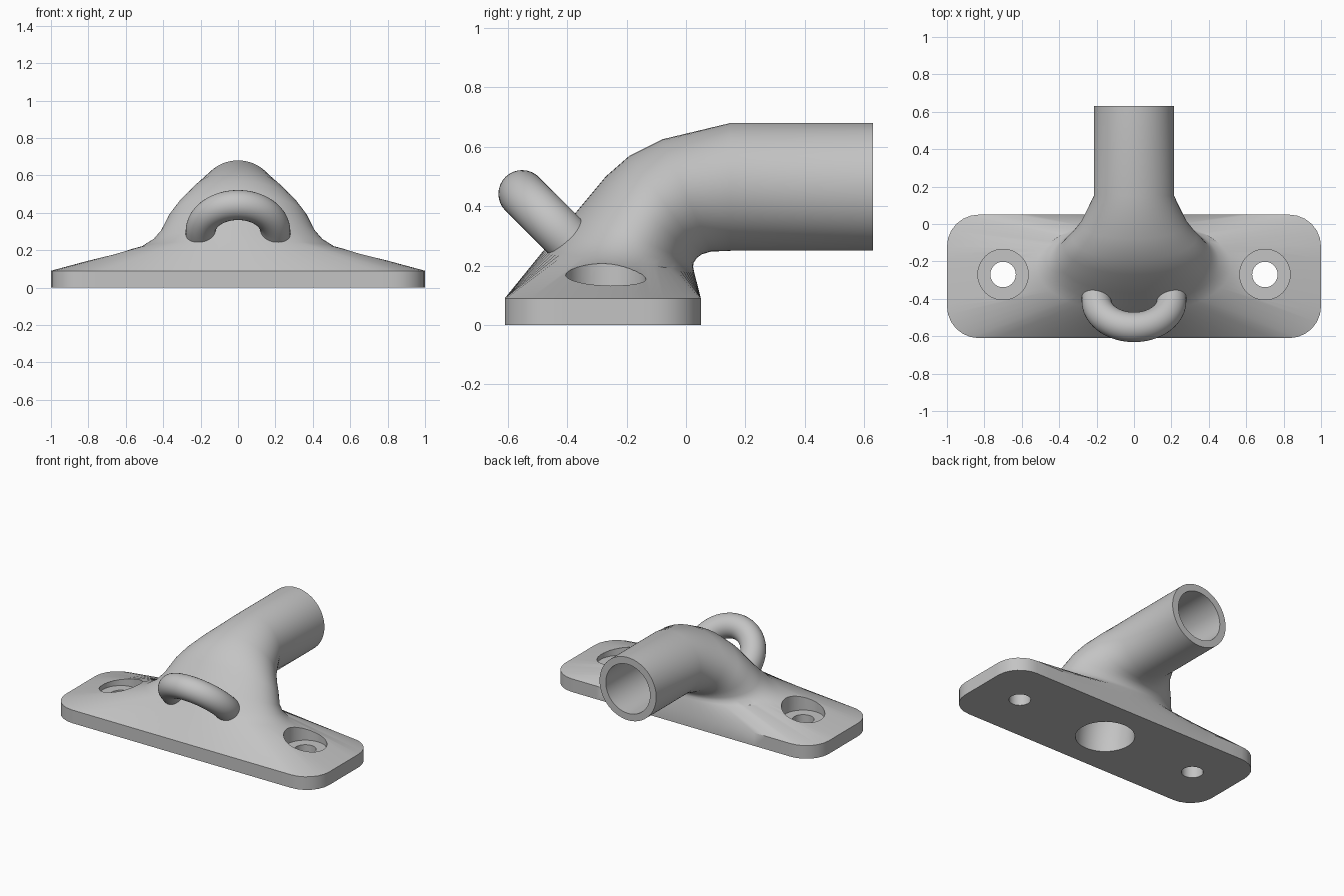
import bpy, bmesh
from math import sin, cos, pi, atan2, copysign
from mathutils import Vector

cube = bpy.data.objects.get("Cube")
if cube:
    bpy.data.objects.remove(cube)

grey = bpy.data.materials.new("plain_grey")
grey.use_nodes = True
colour = (0.55, 0.55, 0.55, 1)
grey.diffuse_color = colour
grey.node_tree.nodes["Principled BSDF"].inputs["Base Color"].default_value = colour


def loft(name, rings):
    """Skin a list of equal-length closed rings and cap both ends."""
    bm = bmesh.new()
    loops = [[bm.verts.new(p) for p in ring] for ring in rings]
    n = len(loops[0])
    for a, b in zip(loops, loops[1:]):
        for i in range(n):
            j = (i + 1) % n
            bm.faces.new((a[i], a[j], b[j], b[i]))
    bm.faces.new(loops[0][::-1])
    bm.faces.new(loops[-1])
    bmesh.ops.recalc_face_normals(bm, faces=bm.faces)
    mesh = bpy.data.meshes.new(name)
    bm.to_mesh(mesh)
    bm.free()
    obj = bpy.data.objects.new(name, mesh)
    bpy.context.collection.objects.link(obj)
    mesh.materials.append(grey)
    return obj


def sweep(name, path, side, radii, n=48):
    """Round tube along a path lying in a plane perpendicular to side."""
    rings = []
    for k, p in enumerate(path):
        along = (path[min(k + 1, len(path) - 1)] - path[max(k - 1, 0)]).normalized()
        up = along.cross(side).normalized()
        rings.append([p + radii[k] * (cos(2 * pi * i / n) * side + sin(2 * pi * i / n) * up)
                      for i in range(n)])
    return loft(name, rings)


def select_only(obj):
    bpy.ops.object.select_all(action="DESELECT")
    obj.select_set(True)
    bpy.context.view_layer.objects.active = obj


def cut(obj, cutter):
    cutter.hide_render = True
    mod = obj.modifiers.new("cut", "BOOLEAN")
    mod.operation, mod.solver, mod.object = "DIFFERENCE", "EXACT", cutter
    select_only(obj)
    bpy.ops.object.modifier_apply(modifier=mod.name)
    bpy.data.objects.remove(cutter)


SEGMENTS = 80
ANGLES = [2 * pi * i / SEGMENTS for i in range(SEGMENTS)]
MID_Y, HALF_Y, CORNER = -0.28, 0.33, 0.17


def plate_ring(z):
    """Rounded rectangle sampled quadrant by quadrant."""
    ring = []
    for t in ANGLES:
        c, s = cos(t), sin(t)
        q = atan2(abs(s), abs(c)) / (pi / 2)
        if q < 0.25:
            x, y = 1, (HALF_Y - CORNER) * q / 0.25
        elif q < 0.55:
            a = (q - 0.25) / 0.3 * pi / 2
            x = 1 - CORNER + CORNER * cos(a)
            y = HALF_Y - CORNER + CORNER * sin(a)
        else:
            x, y = (1 - CORNER) * (1 - q) / 0.45, HALF_Y
        ring.append(Vector((copysign(x, c), MID_Y + copysign(y, s), z)))
    return ring


def neck_ring(front_y, front_z, back_y, back_z, half_width):
    """Tilted ellipse spanning the outer and inner bend lines."""
    f, b = Vector((0, front_y, front_z)), Vector((0, back_y, back_z))
    return [(f + b) / 2 + (b - f) / 2 * sin(t) + Vector((half_width * cos(t), 0, 0))
            for t in ANGLES]


# Flange plate flowing up into the bent pipe
neck = [
    (-0.48, 0.25, 0.027, 0.18, 0.52),
    (-0.43, 0.31, 0.024, 0.195, 0.455),
    (-0.37, 0.38, 0.025, 0.208, 0.415),
    (-0.27, 0.50, 0.037, 0.226, 0.375),
    (-0.19, 0.57, 0.053, 0.238, 0.335),
    (-0.08, 0.625, 0.083, 0.247, 0.285),
    (0.15, 0.68, 0.15, 0.25, 0.215),
    (0.63, 0.68, 0.63, 0.25, 0.215),
]
body = loft("flange_and_pipe",
            [plate_ring(0), plate_ring(0.09)] + [neck_ring(*r) for r in neck])

# Bore from the underside round the bend to the pipe mouth
bend = [Vector((0, 0.17 - 0.45 * cos(a), 0.015 + 0.45 * sin(a)))
        for a in (pi / 2 * i / 16 for i in range(17))]
path = [Vector((0, -0.28, -0.1))] + bend + [Vector((0, 0.75, 0.465))]
radii = [0.185] + [0.185 - 0.017 * i / 16 for i in range(17)] + [0.168]
cut(body, sweep("bore_cutter", path, Vector((1, 0, 0)), radii))

# Counterbored screw holes
for x in (-0.7, 0.7):
    for radius, bottom in ((0.135, 0.1), (0.068, -0.1)):
        ends = [Vector((x, -0.27, bottom)), Vector((x, -0.27, 0.3))]
        cut(body, sweep("hole_cutter", ends, Vector((1, 0, 0)), [radius] * 2))

# Half-ring eye leaning forward from the neck
centre = Vector((0, -0.41, 0.30))
lean = Vector((0, -1, 1)).normalized()
across = Vector((1, 0, 0))
arc = [centre + 0.2 * (cos(a) * across + sin(a) * lean)
       for a in (pi * i / 32 for i in range(33))]
arc = [arc[0] - 0.06 * lean] + arc + [arc[-1] - 0.06 * lean]
eye = sweep("eye_loop", arc, across.cross(lean), [0.08] * len(arc), 32)

for obj in (body, eye):
    select_only(obj)
    bpy.ops.object.shade_smooth_by_angle(angle=0.6)
